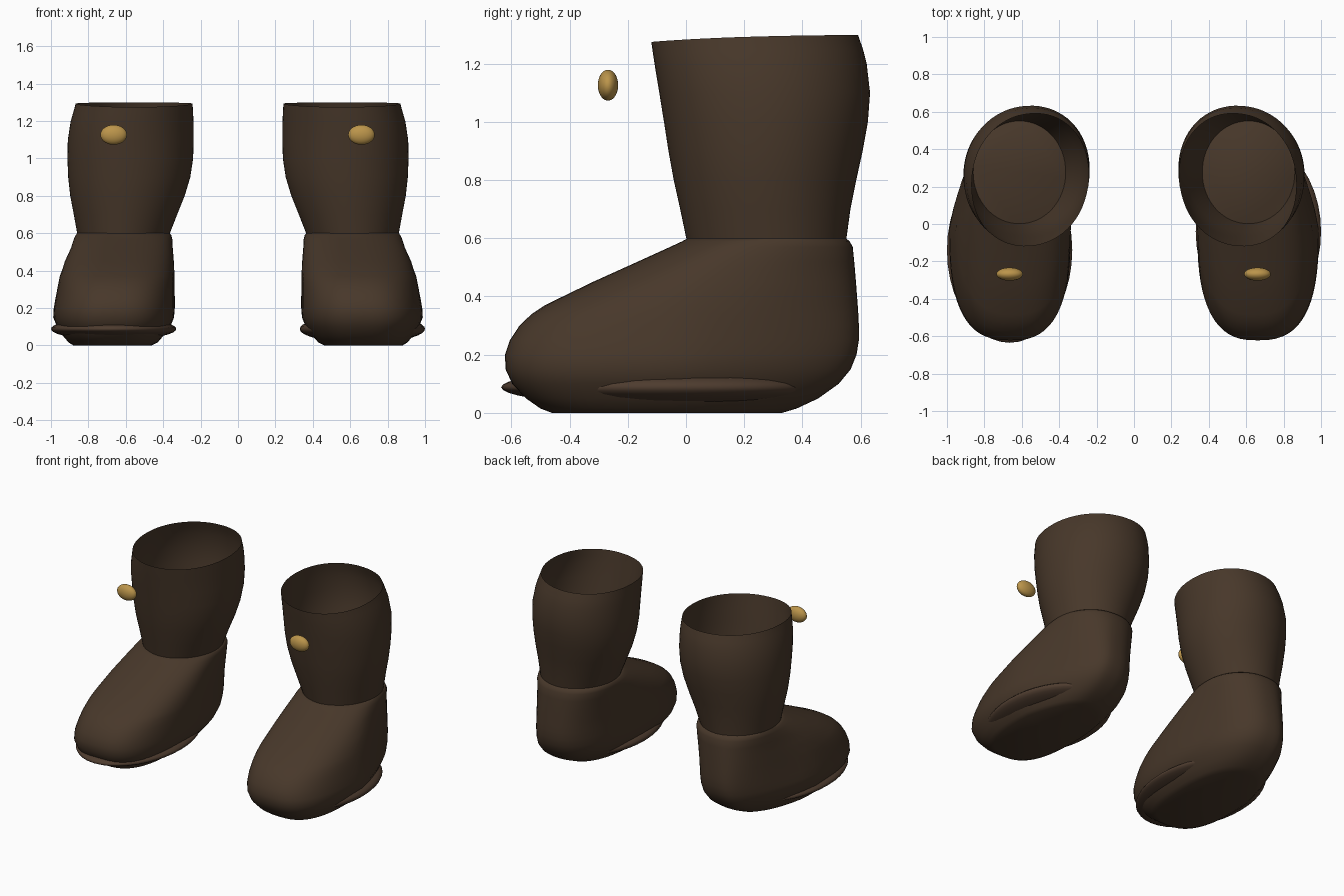
import bpy, bmesh, math

if "Cube" in bpy.data.objects:
    bpy.data.objects.remove(bpy.data.objects["Cube"], do_unlink=True)


def make_material(name, colour):
    mat = bpy.data.materials.new(name)
    mat.use_nodes = True
    mat.diffuse_color = (*colour, 1)
    mat.node_tree.nodes["Principled BSDF"].inputs["Base Color"].default_value = (*colour, 1)
    return mat


LEATHER = make_material("dark_brown_leather", (0.064, 0.039, 0.023))
WELT = make_material("welt_brown", (0.076, 0.045, 0.028))
GOLD = make_material("gold", (0.5, 0.3, 0.07))
SEGMENTS = 64


def finish(name, bm, mat, sharp=50):
    bmesh.ops.recalc_face_normals(bm, faces=bm.faces)
    mesh = bpy.data.meshes.new(name)
    bm.to_mesh(mesh)
    bm.free()
    obj = bpy.data.objects.new(name, mesh)
    bpy.context.collection.objects.link(obj)
    mesh.materials.append(mat)
    bpy.ops.object.select_all(action="DESELECT")
    obj.select_set(True)
    bpy.context.view_layer.objects.active = obj
    bpy.ops.object.shade_smooth_by_angle(angle=math.radians(sharp))
    return obj


def power(value, exponent):
    return math.copysign(abs(value) ** (2 / exponent), value)


def ring(bm, side, z, x0, x1, y0, y1, exponent=2, taper=0, skew=0, dip=0):
    """Rounded outline: heel taper on the outer side, skew in y, dip in front."""
    cx, cy = (x0 + x1) / 2, (y0 + y1) / 2
    verts = []
    for i in range(SEGMENTS):
        a = math.tau * i / SEGMENTS
        y = cy + (y1 - y0) / 2 * power(math.sin(a), exponent)
        dx = (x1 - x0) / 2 * power(math.cos(a), exponent)
        narrowing = taper if dx > 0 else taper * 0.25
        dx *= 1 - narrowing * max(0, y)
        drop = dip * ((1 - math.sin(a)) / 2) ** 2
        verts.append(bm.verts.new((side * (cx + dx), y - skew * dx, z - drop)))
    return verts


def bridge(bm, rings):
    for low, high in zip(rings, rings[1:]):
        for i in range(SEGMENTS):
            j = (i + 1) % SEGMENTS
            bm.faces.new((low[i], low[j], high[j], high[i]))


def ellipsoid(name, centre, radii, mat):
    bm = bmesh.new()
    bmesh.ops.create_uvsphere(bm, u_segments=40, v_segments=20, radius=1)
    bmesh.ops.scale(bm, vec=radii, verts=bm.verts)
    bmesh.ops.translate(bm, vec=centre, verts=bm.verts)
    return finish(name, bm, mat, 80)


# Outlines by height: z, inner x, outer x, front y, back y
FOOT = [
    (0, .46, .88, -.46, .33), (.015, .43, .905, -.5, .38),
    (.05, .4, .935, -.55, .455), (.1, .362, .968, -.597, .525),
    (.15, .342, .988, -.62, .566), (.2, .338, .985, -.622, .586),
    (.25, .338, .976, -.605, .594), (.3, .338, .968, -.572, .594),
    (.34, .338, .96, -.53, .592), (.37, .338, .954, -.485, .59),
    (.45, .34, .932, -.32, .584), (.52, .344, .908, -.165, .578),
    (.57, .348, .89, -.055, .573), (.59, .355, .876, -.012, .562),
    (.6, .368, .86, .005, .548),
]
SHAFT = [
    (.59, .368, .858, .003, .55), (.7, .325, .878, -.02, .565),
    (.8, .285, .897, -.042, .585), (.9, .255, .908, -.06, .607),
    (1, .24, .912, -.075, .625), (1.1, .237, .91, -.09, .632),
    (1.2, .238, .895, -.105, .62), (1.25, .24, .881, -.112, .607),
    (1.298, .243, .868, -.118, .59),
]

for prefix, side in (("left", 1), ("right", -1)):
    # Closed foot with a flat sole and flat ankle top
    bm = bmesh.new()
    rings = []
    for row in FOOT:
        fade = math.sqrt(max(0, 1 - row[0] / 0.6))
        rings.append(ring(bm, side, *row, exponent=2.1 + 0.7 * fade,
                          taper=0.9 * fade))
    bridge(bm, rings)
    bm.faces.new(rings[0])
    bm.faces.new(rings[-1])
    finish(prefix + "_foot", bm, LEATHER)

    # Open flared shaft, skewed slightly, with a rim that dips in front
    bm = bmesh.new()
    rings = []
    for row in SHAFT:
        rise = (row[0] - 0.59) / 0.7
        rings.append(ring(bm, side, *row, exponent=2 + 0.1 * rise,
                          skew=0.08 * rise, dip=0.023 * rise ** 3))
    bridge(bm, rings)
    finish(prefix + "_shaft", bm, LEATHER)

# Welts, one set further forward than the other
ellipsoid("left_welt", (.665, -.04, .088), (.335, .475, .075), WELT)
ellipsoid("right_welt", (-.665, -.14, .088), (.335, .495, .06), WELT)

# Floating oval buttons
ellipsoid("left_button", (.66, -.268, 1.126), (.071, .035, .053), GOLD)
ellipsoid("right_button", (-.665, -.268, 1.126), (.071, .035, .053), GOLD)
